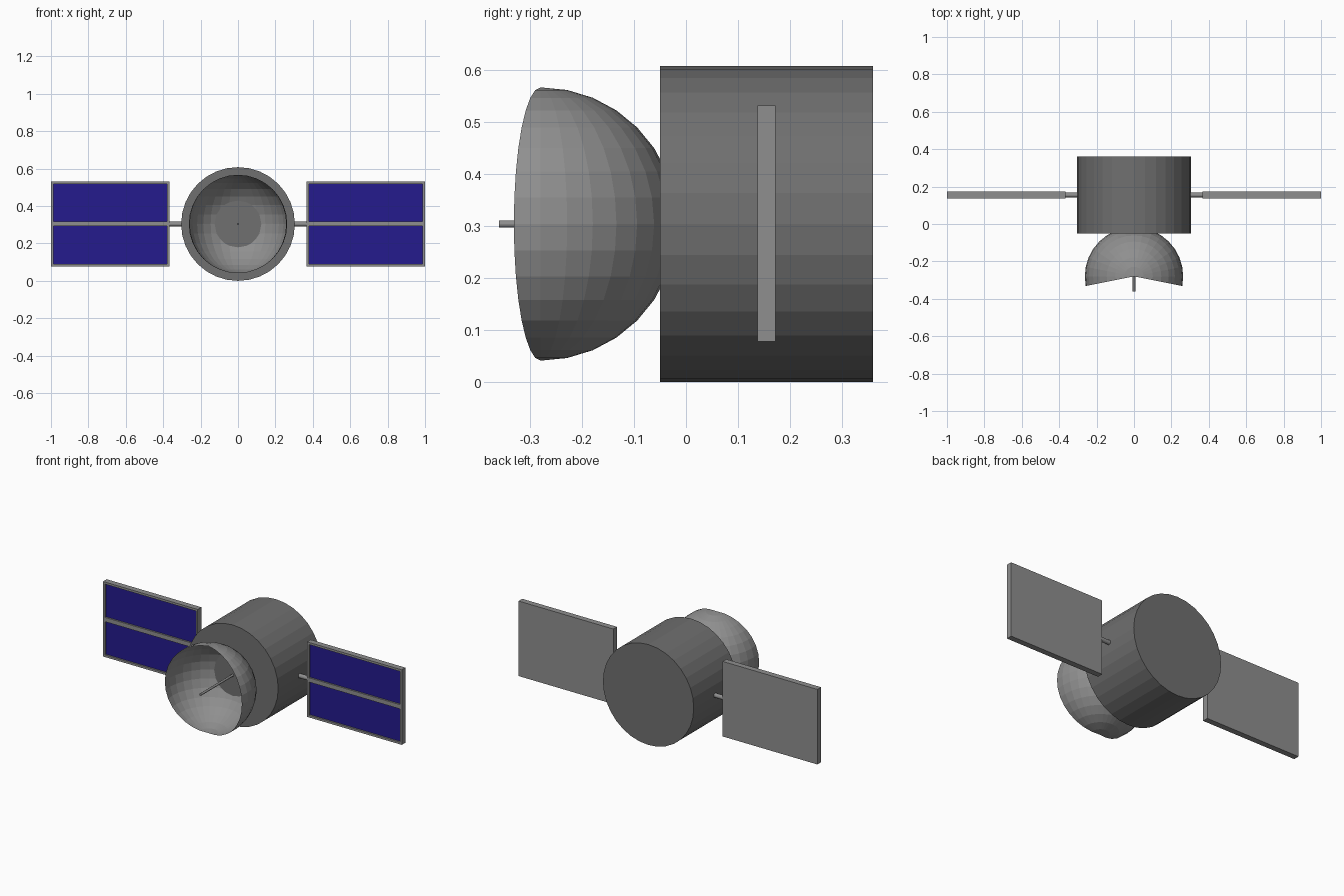
import bpy, bmesh, math
from mathutils import Matrix, Vector

if "Cube" in bpy.data.objects:
    bpy.data.objects.remove(bpy.data.objects["Cube"])

CZ = 0.304          # height of the main axis
PANEL_Y = 0.155     # depth position of the solar panels


def material(name, r, g, b):
    m = bpy.data.materials.new(name)
    m.diffuse_color = (r, g, b, 1)
    m.use_nodes = True
    m.node_tree.nodes["Principled BSDF"].inputs["Base Color"].default_value = m.diffuse_color
    return m


blue = material("solar_blue", 0.018, 0.011, 0.27)
dark = material("dark_grey", 0.16, 0.16, 0.16)
grey = material("mid_grey", 0.275, 0.275, 0.275)


def finish(name, bm, *mats):
    mesh = bpy.data.meshes.new(name)
    bm.to_mesh(mesh)
    bm.free()
    for m in mats:
        mesh.materials.append(m)
    obj = bpy.data.objects.new(name, mesh)
    bpy.context.collection.objects.link(obj)
    return obj


def rod(name, start, end, radius, sides, mat):
    """Closed cylinder between two points."""
    a, b = Vector(start), Vector(end)
    rot = (b - a).to_track_quat('Z', 'Y').to_matrix().to_4x4()
    bm = bmesh.new()
    bmesh.ops.create_cone(bm, cap_ends=True, segments=sides, radius1=radius,
                          radius2=radius, depth=(b - a).length,
                          matrix=Matrix.Translation((a + b) / 2) @ rot)
    return finish(name, bm, mat)


# Main body drum and antenna feed
rod("body", (0, -0.05, CZ), (0, 0.36, CZ), 0.304, 32, dark)
rod("antenna", (0, -0.36, CZ), (0, 0.0, CZ), 0.0068, 16, grey)

# Dish: upright sphere with the front wedge of segments removed
bm = bmesh.new()
bmesh.ops.create_uvsphere(bm, u_segments=32, v_segments=16, radius=0.263)
front = []
for f in bm.faces:
    c = f.calc_center_median()
    if math.degrees(math.atan2(c.y, abs(c.x))) < -11.25:
        front.append(f)
bmesh.ops.delete(bm, geom=front, context='FACES')
bmesh.ops.translate(bm, verts=bm.verts, vec=(0, -0.28, CZ))
finish("dish", bm, grey)

# Solar panels: slab split in two cells, each inset and sunk on the front
for side, label in ((-1, "left"), (1, "right")):
    bm = bmesh.new()
    bmesh.ops.create_cube(bm, size=1)
    bmesh.ops.scale(bm, verts=bm.verts, vec=(0.634, 0.035, 0.454))
    bmesh.ops.bisect_plane(bm, geom=bm.verts[:] + bm.edges[:] + bm.faces[:],
                           plane_co=(0, 0, 0), plane_no=(0, 0, 1))
    bm.normal_update()
    cells = [f for f in bm.faces if f.normal.y < -0.9]
    # flat border first, then straight recess walls
    bmesh.ops.inset_individual(bm, faces=cells, thickness=0.013, use_even_offset=True)
    bmesh.ops.inset_individual(bm, faces=cells, thickness=0, depth=-0.01)
    for f in cells:
        f.material_index = 1
    bmesh.ops.translate(bm, verts=bm.verts, vec=(side * 0.683, PANEL_Y, CZ + 0.001))
    finish(label + "_solar_panel", bm, grey, blue)
    # Strut joining the panel to the body
    rod(label + "_strut", (side * 0.25, PANEL_Y, CZ), (side * 0.38, PANEL_Y, CZ),
        0.013, 16, grey)
